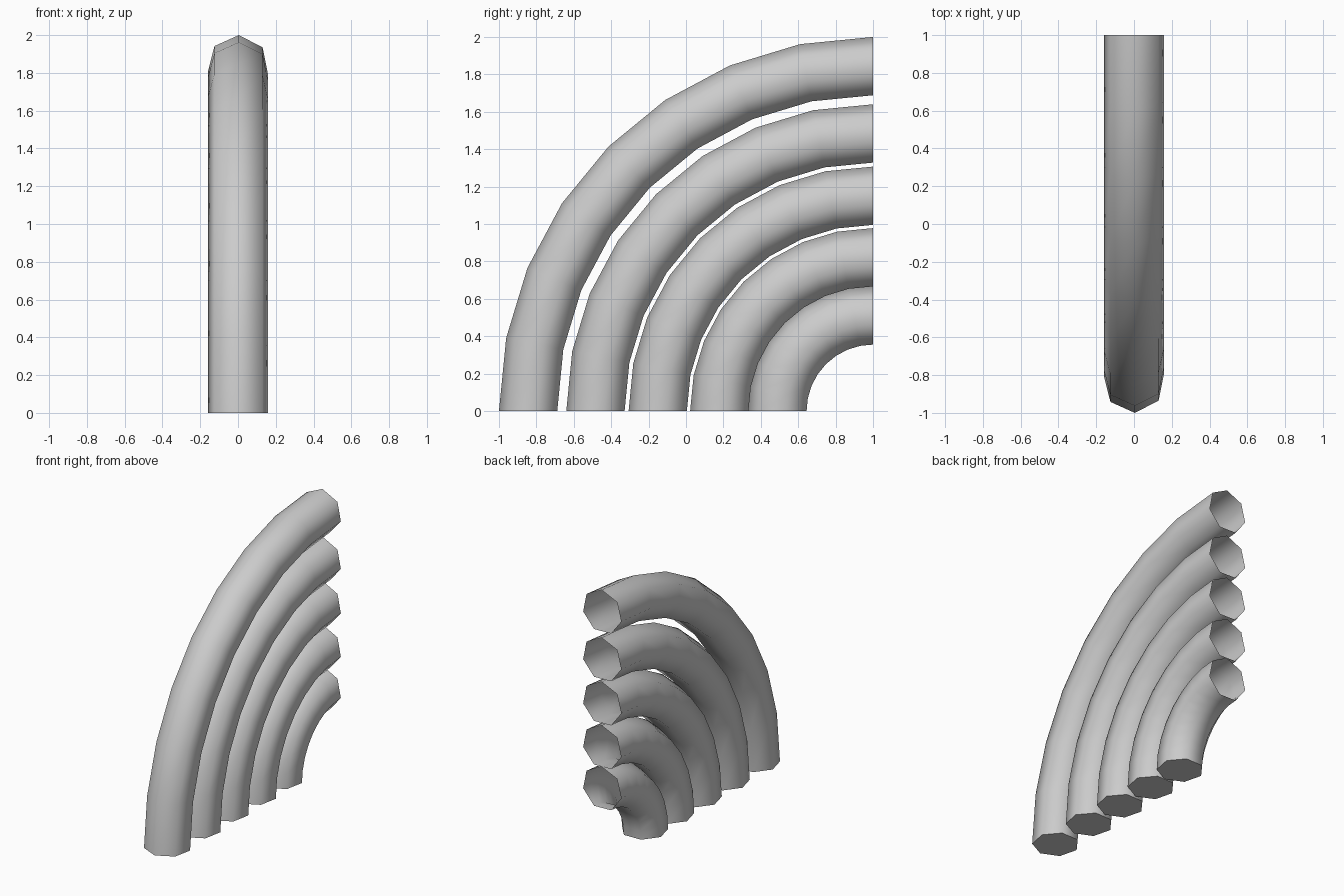
import bpy, bmesh
from math import sin, cos, pi, radians

if "Cube" in bpy.data.objects:
    bpy.data.objects.remove(bpy.data.objects["Cube"])

SIDES, STEPS, R = 7, 8, 0.163
TILT = radians(1.5)


def pipe_bend(name, outer):
    """Quarter bend about the x axis through y=1, z=0; open at the back, closed at the floor."""
    bm = bmesh.new()
    rings = []
    for s in range(STEPS + 1):
        a = s / STEPS * pi / 2
        ring = []
        for k in range(SIDES):
            t = TILT + k * 2 * pi / SIDES
            rad = outer - R + R * cos(t)
            ring.append(bm.verts.new((R * sin(t), 1 - rad * cos(a), rad * sin(a))))
        rings.append(ring)
    for lo, hi in zip(rings, rings[1:]):
        for k in range(SIDES):
            n = (k + 1) % SIDES
            bm.faces.new((lo[k], lo[n], hi[n], hi[k]))
    # floor cap
    bm.faces.new(list(reversed(rings[0])))
    bmesh.ops.recalc_face_normals(bm, faces=bm.faces)
    cap = min(bm.faces, key=lambda f: f.calc_center_median().z)
    if cap.normal.z > 0:
        bmesh.ops.reverse_faces(bm, faces=bm.faces)
    mesh = bpy.data.meshes.new(name)
    bm.to_mesh(mesh)
    bm.free()
    ob = bpy.data.objects.new(name, mesh)
    bpy.context.collection.objects.link(ob)
    # smooth round the tube, sharp at the cap
    bpy.ops.object.select_all(action='DESELECT')
    ob.select_set(True)
    bpy.context.view_layer.objects.active = ob
    bpy.ops.object.shade_smooth_by_angle(angle=radians(65))


# nested bends, largest to smallest
for i, outer in enumerate((2.0, 1.64, 1.307, 0.978, 0.667)):
    pipe_bend(f"pipe_bend_{i + 1}", outer)
